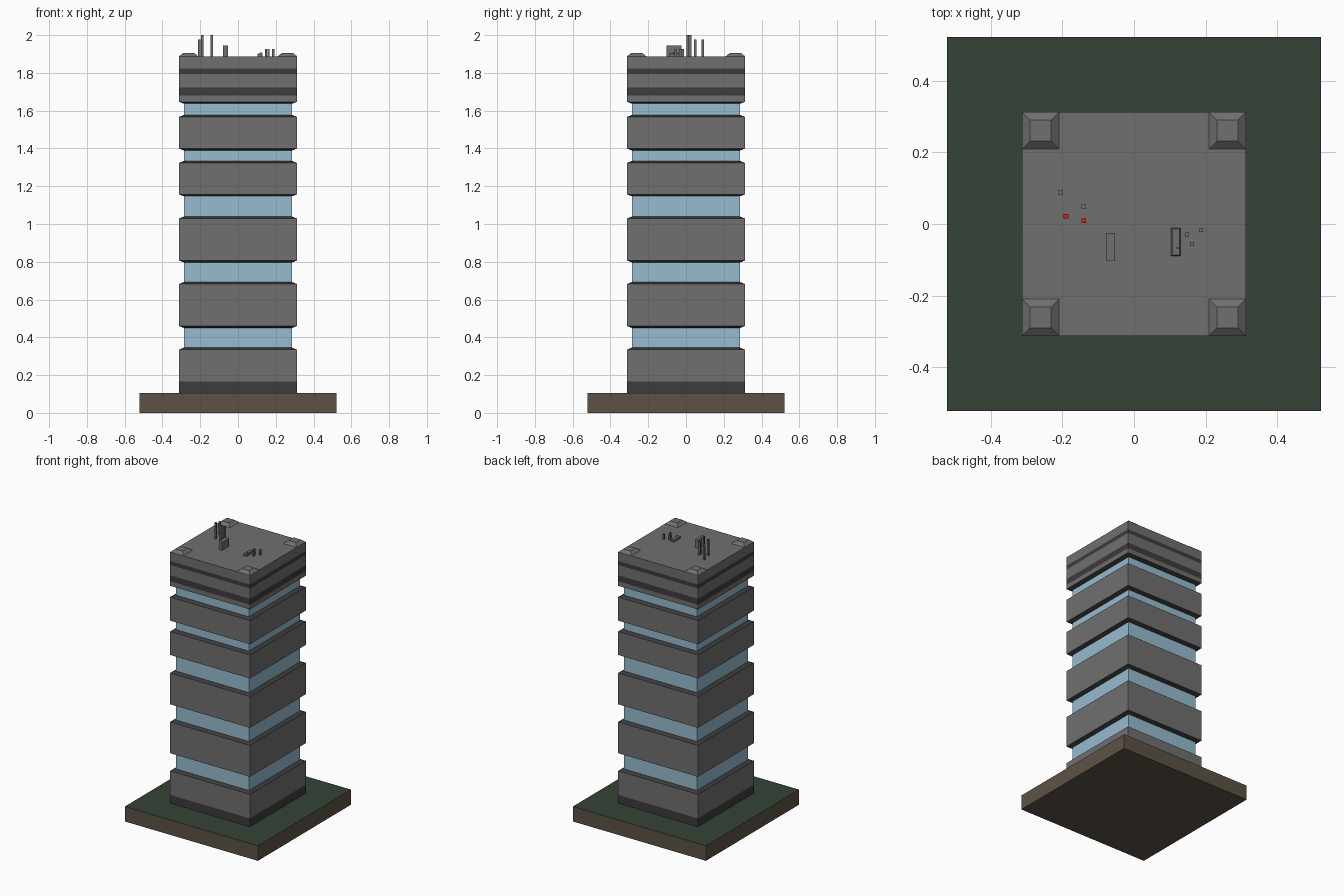
import bpy, bmesh

if "Cube" in bpy.data.objects:
    bpy.data.objects.remove(bpy.data.objects["Cube"])


def material(name, r, g, b):
    m = bpy.data.materials.new(name)
    m.diffuse_color = (r, g, b, 1)
    m.use_nodes = True
    m.node_tree.nodes["Principled BSDF"].inputs["Base Color"].default_value = m.diffuse_color
    return m


CONCRETE = material("concrete", 0.16, 0.16, 0.16)
DARK = material("dark_trim", 0.045, 0.045, 0.045)
GLASS = material("window_blue", 0.31, 0.5, 0.63)
SOIL = material("soil", 0.11, 0.085, 0.06)
GRASS = material("grass", 0.035, 0.055, 0.037)
RED = material("signal_red", 0.7, 0.01, 0.01)


def tower(name, rings, mats, bottom, top, loc=(0, 0)):
    """Stack rectangular rings (half x, half y, z); mats has one entry per side band."""
    used = list(dict.fromkeys(mats + [bottom, top]))
    bm = bmesh.new()
    loops = [[bm.verts.new((sx * hx, sy * hy, z))
              for sx, sy in ((-1, -1), (1, -1), (1, 1), (-1, 1))]
             for hx, hy, z in rings]
    bm.faces.new(loops[0][::-1]).material_index = used.index(bottom)
    bm.faces.new(loops[-1]).material_index = used.index(top)
    for lo, hi, m in zip(loops, loops[1:], mats):
        for i in range(4):
            j = (i + 1) % 4
            f = bm.faces.new((lo[i], lo[j], hi[j], hi[i]))
            f.material_index = used.index(m)
    me = bpy.data.meshes.new(name)
    bm.to_mesh(me)
    bm.free()
    for m in used:
        me.materials.append(m)
    ob = bpy.data.objects.new(name, me)
    ob.location = (loc[0], loc[1], 0)
    bpy.context.collection.objects.link(ob)
    return ob


def sq(h, z):
    return (h, h, z)


W, G, C = 0.313, 0.285, 0.01     # wall half width, glass half width, ledge slope
ROOF = 1.887

# Ground slab with grass top
tower("ground_slab", [sq(0.522, 0), sq(0.522, 0.106)], [SOIL], SOIL, GRASS)

# Glass core showing between the storeys
tower("glass_core", [sq(G, 0.11), sq(G, 1.66)], [GLASS], GLASS, GLASS)

# Ground storey with dark plinth
tower("ground_storey",
      [sq(W, 0.106), sq(W, 0.165), sq(W, 0.345 - C), sq(G + 0.003, 0.345)],
      [DARK, CONCRETE, DARK], DARK, DARK)

# Middle storeys with dark sloped ledges
for i, (a, b) in enumerate([(0.45, 0.692), (0.797, 1.039), (1.147, 1.333), (1.39, 1.577)]):
    tower(f"storey_{i + 1}",
          [sq(G + 0.003, a), sq(W, a + C), sq(W, b - C), sq(G + 0.003, b)],
          [DARK, CONCRETE, DARK], DARK, DARK)

# Top storey with two dark bands
tower("top_storey",
      [sq(G + 0.003, 1.637), sq(W, 1.637 + C), sq(W, 1.68), sq(W, 1.722),
       sq(W, 1.795), sq(W, 1.823), sq(W, ROOF)],
      [DARK, CONCRETE, DARK, CONCRETE, DARK, CONCRETE], DARK, CONCRETE)

# Tapered caps on the roof corners
for sx in (-1, 1):
    for sy in (-1, 1):
        tower("roof_corner_cap", [sq(0.052, ROOF), sq(0.029, 1.906)],
              [CONCRETE], CONCRETE, CONCRETE, (sx * 0.261, sy * 0.261))

# Antennas, the tall pair with red tips
for x, y, z, tip in [(-0.205, 0.088, 1.978, CONCRETE), (-0.14, 0.048, 1.978, CONCRETE),
                     (-0.19, 0.022, 2.0, RED), (-0.14, 0.009, 2.0, RED)]:
    tower("antenna", [sq(0.0065, ROOF), sq(0.0065, z - 0.004), sq(0.0065, z)],
          [CONCRETE, tip], CONCRETE, tip, (x, y))

# Vent posts
for x, y in [(0.148, -0.03), (0.187, -0.017), (0.162, -0.056)]:
    tower("vent_post", [sq(0.006, ROOF), sq(0.006, 1.926)],
          [CONCRETE], CONCRETE, CONCRETE, (x, y))

# Roof cabinet and low hatch with a raised lid and handle
tower("roof_cabinet", [(0.0125, 0.039, ROOF), (0.0125, 0.039, 1.945)],
      [CONCRETE], CONCRETE, CONCRETE, (-0.066, -0.064))
tower("roof_hatch", [(0.013, 0.039, ROOF), (0.013, 0.039, 1.9), (0.010, 0.036, 1.903)],
      [CONCRETE, CONCRETE], CONCRETE, CONCRETE, (0.117, -0.05))
tower("hatch_handle", [sq(0.003, 1.90), sq(0.003, 1.91)],
      [CONCRETE], CONCRETE, CONCRETE, (0.122, -0.067))
